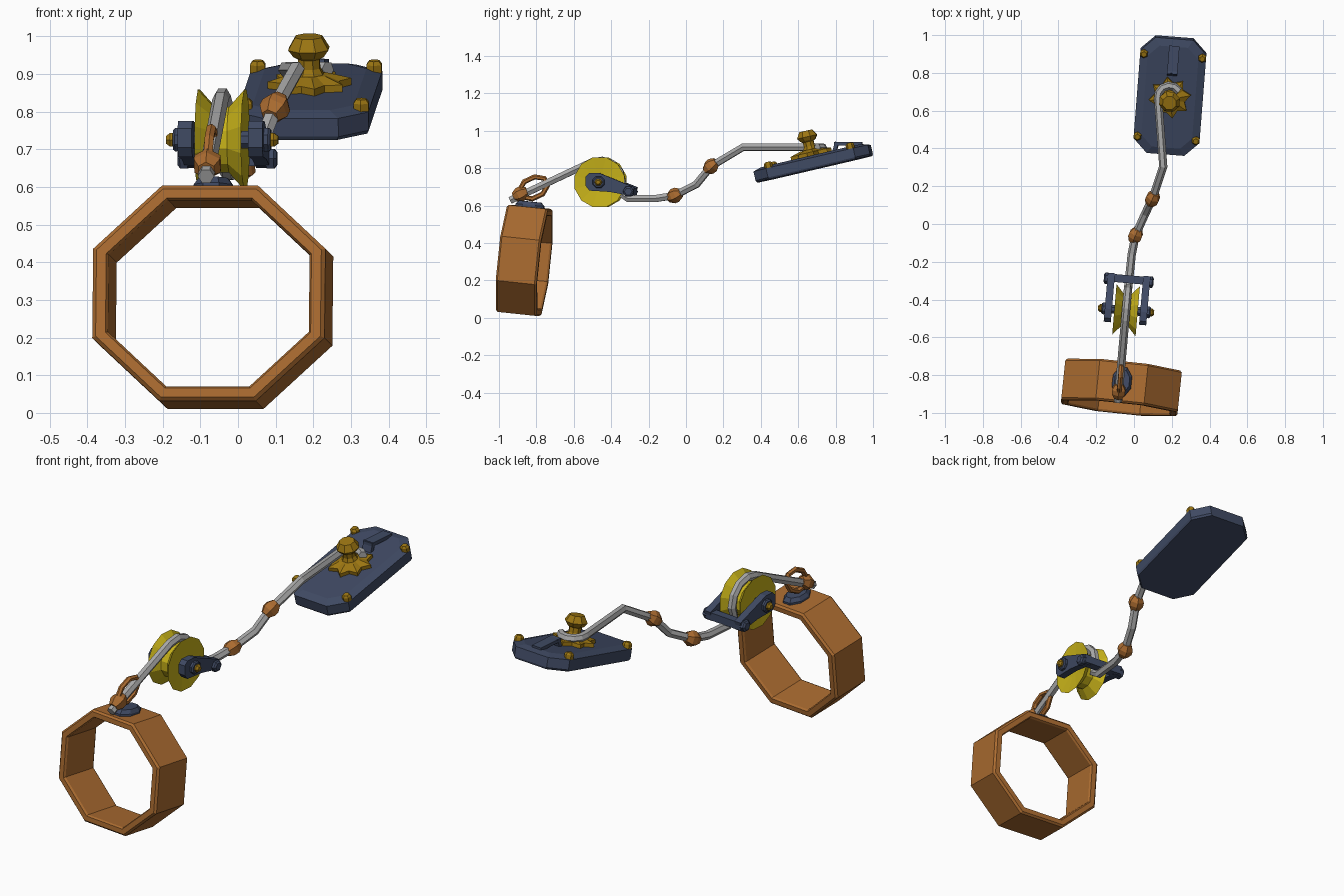
import bpy, bmesh
from math import sin, cos, pi, radians
from mathutils import Matrix, Vector

if "Cube" in bpy.data.objects:
    bpy.data.objects.remove(bpy.data.objects["Cube"], do_unlink=True)


def material(name, *rgb):
    m = bpy.data.materials.new(name)
    m.use_nodes = True
    m.diffuse_color = (*rgb, 1)
    m.node_tree.nodes["Principled BSDF"].inputs["Base Color"].default_value = (*rgb, 1)
    return m


copper = material("copper", .41, .15, .03)
yellow = material("yellow", .58, .45, .01)
gold = material("dark gold", .33, .18, .006)
blue = material("slate blue", .05, .068, .125)
grey = material("cable grey", .4, .4, .4)


def frame(loc, rx=0, rz=0):
    return (Matrix.Translation(loc) @ Matrix.Rotation(radians(rz), 4, 'Z')
            @ Matrix.Rotation(radians(rx), 4, 'X'))


def finish(name, bm, mat, matrix):
    bm.transform(matrix)
    bmesh.ops.recalc_face_normals(bm, faces=bm.faces)
    me = bpy.data.meshes.new(name)
    bm.to_mesh(me)
    bm.free()
    me.materials.append(mat)
    ob = bpy.data.objects.new(name, me)
    bpy.context.collection.objects.link(ob)
    return ob


def lathe(name, profile, n, mat, matrix, closed=False, notch=1):
    """Turn (radius, height) points about local z; notch shortens every other spoke."""
    bm = bmesh.new()
    rings = []
    for r, h in profile:
        ring = []
        for i in range(n):
            a = 2 * pi * (i + .5) / n
            k = r * (notch if i % 2 else 1)
            ring.append(bm.verts.new((k * cos(a), k * sin(a), h)))
        rings.append(ring)
    pairs = list(zip(rings, rings[1:]))
    if closed:
        pairs.append((rings[-1], rings[0]))
    else:
        bm.faces.new(rings[0])
        bm.faces.new(rings[-1])
    for a, b in pairs:
        for i in range(n):
            j = (i + 1) % n
            bm.faces.new((a[i], a[j], b[j], b[i]))
    return finish(name, bm, mat, matrix)


def prism(name, layers, mat, matrix):
    """Skin a stack of equal-length 3D outlines."""
    bm = bmesh.new()
    rows = [[bm.verts.new(p) for p in layer] for layer in layers]
    bm.faces.new(rows[0])
    bm.faces.new(rows[-1])
    for a, b in zip(rows, rows[1:]):
        for i in range(len(a)):
            j = (i + 1) % len(a)
            bm.faces.new((a[i], a[j], b[j], b[i]))
    return finish(name, bm, mat, matrix)


def box(name, size, mat, matrix):
    bm = bmesh.new()
    bmesh.ops.create_cube(bm, size=1)
    bm.transform(Matrix.Diagonal((*size, 1)))
    return finish(name, bm, mat, matrix)


def tube(name, points, radius, mat, cyclic=False):
    cu = bpy.data.curves.new(name, 'CURVE')
    cu.dimensions = '3D'
    cu.bevel_depth = radius
    cu.bevel_resolution = 1
    cu.use_fill_caps = True
    sp = cu.splines.new('POLY')
    sp.points.add(len(points) - 1)
    for p, co in zip(sp.points, points):
        p.co = (*co, 1)
    sp.use_cyclic_u = cyclic
    sp.use_smooth = False
    cu.materials.append(mat)
    ob = bpy.data.objects.new(name, cu)
    bpy.context.collection.objects.link(ob)
    bpy.ops.object.select_all(action='DESELECT')
    ob.select_set(True)
    bpy.context.view_layer.objects.active = ob
    bpy.ops.object.convert(target='MESH')


def along(loc, direction):
    return Matrix.Translation(loc) @ Vector(direction).to_track_quat('Z', 'Y').to_matrix().to_4x4()


# Octagonal hanging ring, slightly squashed, with chamfered rims
ring = frame((-.067, -.865, .307), rx=-6, rz=-6)
oct_k = 1 / cos(pi / 8)
to_y = Matrix.Rotation(radians(-90), 4, 'X')
section = [(.268, -.10), (.274, -.11), (.30, -.11), (.31, -.10),
           (.31, .10), (.30, .11), (.274, .11), (.268, .10)]
lathe("ring", [(r * oct_k, h) for r, h in section], 8, copper,
      ring @ Matrix.Diagonal((1, 1, .927, 1)) @ to_y, closed=True)
lathe("ring_mount", [(.055, 0), (.055, .015), (.042, .033)], 8, blue,
      ring @ Matrix.Translation((0, 0, .283)) @ Matrix.Diagonal((1, 1.5, 1, 1)))

# Link loop and ferrule around the cable
rope_dir = Vector((.04, .433, .202)).normalized()
rope_up = Vector((0, -rope_dir.z, rope_dir.y))
centre = Vector((-.074, -.815, .695))
loop = [centre + rope_dir * .08 * cos(a) + rope_up * .055 * sin(a)
        for a in [2 * pi * (i + .5) / 8 for i in range(8)]]
tube("link_loop", loop, .014, copper, cyclic=True)
barrel = [(.024, -.04), (.04, -.012), (.04, .012), (.024, .04)]
lathe("link_ferrule", barrel, 6, copper, along((-.081, -.885, .661), rope_dir))

# Grooved pulley on its axle
pulley = frame((-.042, -.457, .725), rz=-5)
to_x = Matrix.Rotation(radians(90), 4, 'Y')
lathe("pulley_wheel", [(.05, -.052), (.138, -.062), (.09, -.02), (.09, .02),
                       (.138, .062), (.05, .052)], 12, yellow, pulley @ to_x)
lathe("pulley_axle", [(.025, -.12), (.025, .12)], 8, blue, pulley @ to_x)

# Side arms, washers and bolts, repeated on both sides
arm_outline = [(-.07, .03), (-.05, .05), (.0, .05), (.19, -.027), (.18, -.075),
               (.06, -.052), (-.05, -.045), (-.07, -.02)]
for side, s in (("left", 1), ("right", -1)):
    prism("arm_" + side, [[(s * x, y, z) for y, z in arm_outline] for x in (.075, .113)],
          blue, pulley)
    lathe("washer_" + side, [(.034, s * .11), (.034, s * .124), (.028, s * .13)], 8,
          blue, pulley @ to_x)
    lathe("axle_bolt_" + side, [(.021, s * .125), (.021, s * .138), (.012, s * .149)], 6,
          gold, pulley @ to_x)
    lathe("bar_nut_" + side, [(.03, s * .105), (.03, s * .125), (.02, s * .132)], 6,
          blue, pulley @ Matrix.Translation((0, .16, -.05)) @ to_x)
box("cross_bar", (.22, .042, .04), blue, pulley @ Matrix.Translation((0, .165, -.05)))

# Cable: up from the ring, over the pulley, then on to the spool
path = [(-.085, -.94, .628)]
for deg in range(115, -31, -29):
    a = radians(deg)
    y = -.457 + .118 * cos(a)
    path.append((-.042 + .09 * (y + .457), y, .725 + .118 * sin(a)))
path += [(-.028, -.31, .638), (-.012, -.16, .638), (.008, -.06, .654),
         (.06, .056, .714), (.098, .134, .81), (.155, .305, .912)]
for deg in range(190, 29, -32):
    a = radians(deg)
    path.append((.187 + .06 * cos(a), .672 + .06 * sin(a), .912))
tube("cable", path, .022, grey)
lathe("cable_knot_lower", barrel, 6, copper, along((.008, -.06, .654), (.05, .12, .05)))
lathe("cable_knot_upper", barrel, 6, copper, along((.098, .134, .81), (.055, .12, .10)))

# Tilted base plate with chamfered top
plate = frame((.19, .672, .863), rx=13.1, rz=-4.5)


def cut_rect(w, l, c, z):
    quarter = [(w, l - c), (w - c, l)]
    loop = quarter + [(-x, y) for x, y in reversed(quarter)]
    loop += [(-x, -y) for x, y in loop]
    return [(x, y, z) for x, y in loop]


prism("base_plate", [cut_rect(.17, .31, .075, -.07), cut_rect(.175, .315, .075, -.06),
                     cut_rect(.175, .315, .075, -.01), cut_rect(.135, .275, .06, .003)],
      blue, plate)
for x in (-.155, .155):
    for y in (-.225, .225):
        lathe("plate_bolt", [(.023, -.02), (.023, .012), (.015, .022)], 6, gold,
              plate @ Matrix.Translation((x, y, 0)))

# Catch bar at the back of the plate
box("catch_bar", (.055, .15, .018), blue, frame((.208, .868, .930), rz=-4.5))
box("catch_foot", (.055, .02, .06), blue, frame((.202, .80, .91), rx=-15, rz=-4.5))

# Spool post with its star-shaped foot
lathe("spool_star", [(.112, -.005), (.112, .022), (.055, .038)], 16, gold, plate, notch=.72)
lathe("spool_post", [(.05, .02), (.031, .055), (.031, .08), (.044, .088),
                     (.058, .107), (.038, .14)], 8, gold, plate)
